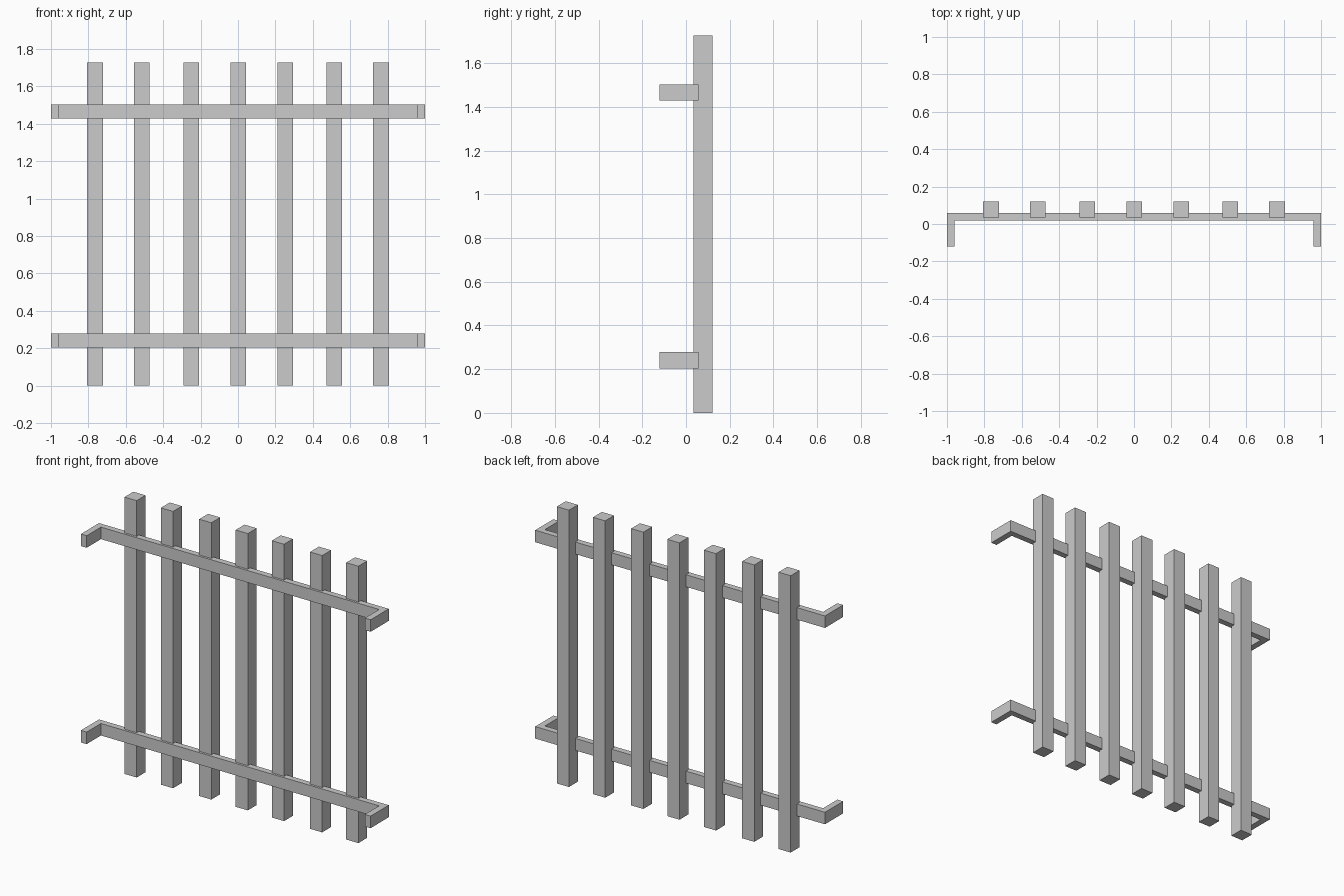
import bpy
import bmesh

cube = bpy.data.objects.get("Cube")
if cube:
    bpy.data.objects.remove(cube, do_unlink=True)

# Painted metal
grey = bpy.data.materials.new("grey_metal")
grey.use_nodes = True
colour = (0.6, 0.6, 0.6, 1)
grey.diffuse_color = colour
grey.node_tree.nodes["Principled BSDF"].inputs["Base Color"].default_value = colour


def prism(name, outline, z0, z1):
    """Extrude a plan outline from z0 up to z1."""
    bm = bmesh.new()
    base = bm.faces.new([bm.verts.new((x, y, z0)) for x, y in outline])
    top = bmesh.ops.extrude_face_region(bm, geom=[base])["geom"]
    verts = [v for v in top if isinstance(v, bmesh.types.BMVert)]
    bmesh.ops.translate(bm, verts=verts, vec=(0, 0, z1 - z0))
    bmesh.ops.recalc_face_normals(bm, faces=bm.faces)
    mesh = bpy.data.meshes.new(name)
    bm.to_mesh(mesh)
    bm.free()
    mesh.materials.append(grey)
    obj = bpy.data.objects.new(name, mesh)
    bpy.context.collection.objects.link(obj)
    return obj


# Upright bars
BAR_HALF = 0.042
for i, x in enumerate((-0.765, -0.514, -0.25, 0.002, 0.252, 0.515, 0.765)):
    a, b = x - BAR_HALF, x + BAR_HALF
    prism(f"upright_bar_{i + 1}",
          [(a, 0.034), (b, 0.034), (b, 0.121), (a, 0.121)], 0, 1.727)

# Rails with ends bent forward to the wall
half = [(1, 0.058), (1, -0.121), (0.96, -0.121), (0.96, 0.02)]
bracket = half + [(-x, y) for x, y in reversed(half)]
for name, z in (("lower_rail", 0.204), ("upper_rail", 1.429)):
    prism(name, bracket, z, z + 0.075)
